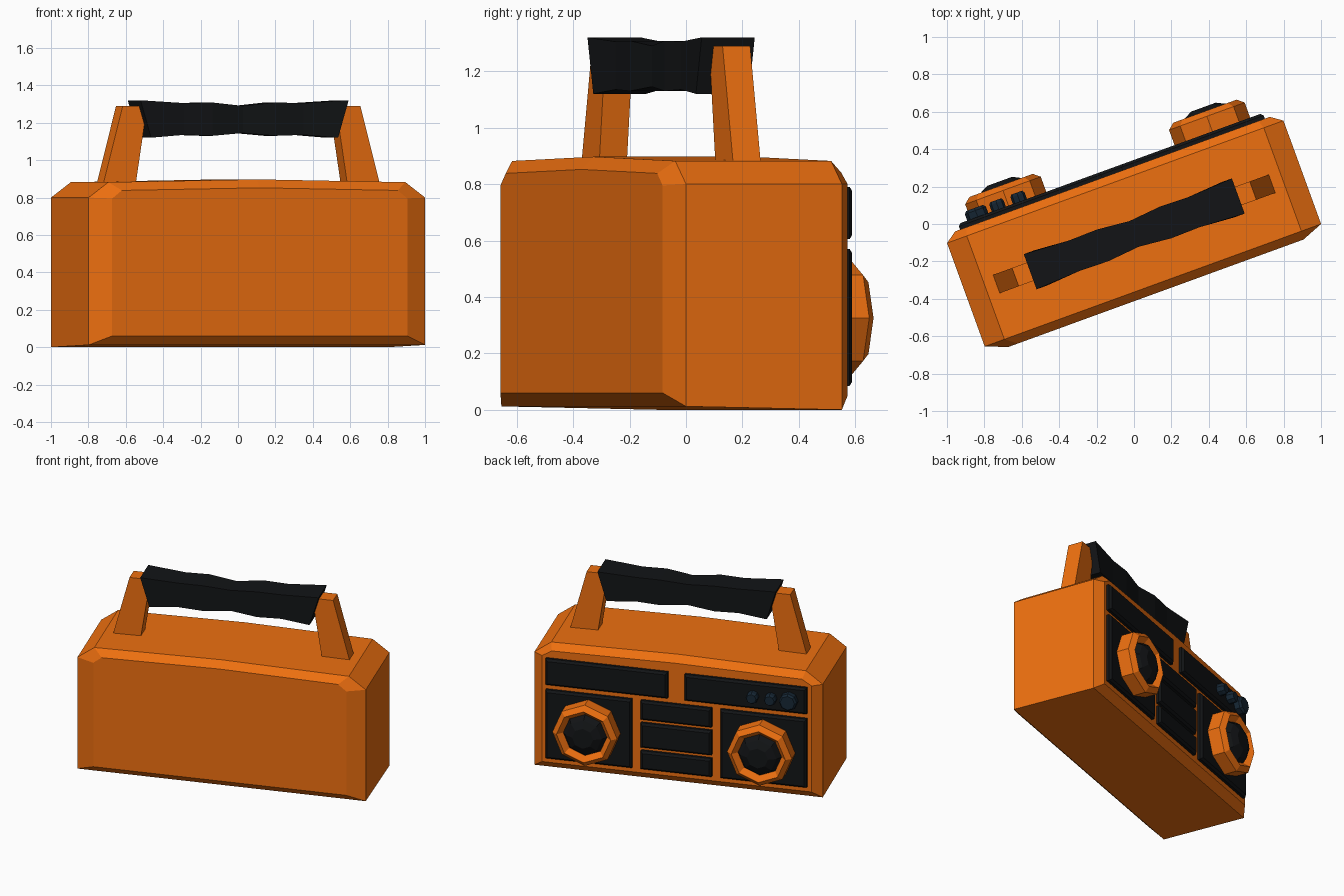
import bpy, bmesh
from math import sin, cos, pi, radians
from mathutils import Matrix

if "Cube" in bpy.data.objects:
    bpy.data.objects.remove(bpy.data.objects["Cube"])

# Local frame: x along the radio, +y towards the speakers; whole model turned 20 degrees
PLACE = Matrix.Rotation(radians(20), 4, 'Z') @ Matrix.Translation((-0.017, 0, 0))


def material(name, rgb):
    m = bpy.data.materials.new(name)
    m.diffuse_color = (*rgb, 1)
    m.use_nodes = True
    m.node_tree.nodes["Principled BSDF"].inputs["Base Color"].default_value = m.diffuse_color
    return m


ORANGE = material("orange_shell", (0.85, 0.16, 0.005))
BLACK = material("black_plastic", (0.006, 0.007, 0.008))
BLUE = material("dark_blue_knob", (0.008, 0.02, 0.035))


def loft(name, rings, mat, closed=False):
    """Skin a list of equal-length point rings; cap the ends unless closed."""
    bm = bmesh.new()
    vs = [[bm.verts.new(p) for p in r] for r in rings]
    n = len(vs[0])
    pairs = list(zip(vs, vs[1:])) + ([(vs[-1], vs[0])] if closed else [])
    for a, b in pairs:
        for i in range(n):
            j = (i + 1) % n
            bm.faces.new((a[i], a[j], b[j], b[i]))
    if not closed:
        bm.faces.new(vs[0])
        bm.faces.new(vs[-1])
    bmesh.ops.recalc_face_normals(bm, faces=bm.faces)
    bm.transform(PLACE)
    me = bpy.data.meshes.new(name)
    bm.to_mesh(me)
    bm.free()
    me.materials.append(mat)
    ob = bpy.data.objects.new(name, me)
    bpy.context.collection.objects.link(ob)
    return ob


def shell_ring(y, w, wt, z0, z1, z2, z3):
    """Body outline: straight sides, chamfered top corners, slightly crowned top."""
    return [(-w, y, z0), (w, y, z0), (w, y, z1), (wt, y, z2),
            (0, y, z3), (-wt, y, z2), (-w, y, z1)]


def circle(x, y, z, r, n=8):
    return [(x + r * cos(2 * pi * i / n), y, z + r * sin(2 * pi * i / n)) for i in range(n)]


def rect_y(x0, x1, z0, z1, y, inset=0):
    x0, x1, z0, z1 = x0 + inset, x1 - inset, z0 + inset, z1 - inset
    return [(x0, y, z0), (x1, y, z0), (x1, y, z1), (x0, y, z1)]


def panel(name, x0, x1, z0, z1):
    loft(name, [rect_y(x0, x1, z0, z1, 0.28),
                rect_y(x0, x1, z0, z1, 0.308),
                rect_y(x0, x1, z0, z1, 0.322, 0.014)], BLACK)


# Body shell with bevelled front and back
loft("body", [
    shell_ring(-0.388, 0.84, 0.785, 0.06, 0.795, 0.838, 0.852),
    shell_ring(-0.342, 0.957, 0.845, 0.012, 0.80, 0.882, 0.897),
    shell_ring(0.246, 0.957, 0.845, 0.0, 0.80, 0.882, 0.897),
    shell_ring(0.29, 0.895, 0.83, 0.05, 0.80, 0.84, 0.852)], ORANGE)

# Centre strips between the speakers
for i, (z0, z1) in enumerate([(0.085, 0.215), (0.238, 0.412), (0.435, 0.57)]):
    panel(f"centre_panel_{i + 1}", -0.235, 0.235, z0, z1)

for s, side in ((-1, "left"), (1, "right")):
    # Upper strip and speaker plate
    panel(f"upper_panel_{side}", *sorted((s * 0.057, s * 0.867)), 0.605, 0.79)
    panel(f"speaker_panel_{side}", *sorted((s * 0.293, s * 0.867)), 0.085, 0.57)

    # Octagonal speaker rim and dark domed cone
    cx, cz = s * 0.58, 0.325
    rim = [(0.215, 0.31), (0.215, 0.408), (0.18, 0.437), (0.145, 0.40), (0.145, 0.31)]
    loft(f"speaker_rim_{side}", [circle(cx, y, cz, r) for r, y in rim], ORANGE, True)
    cone = [(0.148, 0.31), (0.148, 0.395), (0.12, 0.435), (0.07, 0.46)]
    loft(f"speaker_cone_{side}", [circle(cx, y, cz, r) for r, y in cone], BLACK)

    # Handle post leaning inwards
    loft(f"handle_post_{side}", [
        [(s * a, -0.102, z), (s * b, -0.102, z), (s * b, 0.002, z), (s * a, 0.002, z)]
        for a, b, z in ((0.604, 0.79, 0.86), (0.537, 0.676, 1.29))], ORANGE)

# Waisted hand grip: x at top, x at bottom, half depth, bottom z, top z
half = [(0.592, 0.532, 0.10, 1.12, 1.32), (0.34, 0.34, 0.086, 1.135, 1.305),
        (0.18, 0.18, 0.09, 1.13, 1.308), (0, 0, 0.073, 1.145, 1.29)]
sections = [(-a, -b, h, z0, z1) for a, b, h, z0, z1 in half] + half[-2::-1]
loft("handle_grip", [[(b, -0.05 - h, z0), (b, -0.05 + h, z0),
                      (a, -0.05 + h, z1), (a, -0.05 - h, z1)]
                     for a, b, h, z0, z1 in sections], BLACK)

# Control knobs on the upper strip
for i, (x, r) in enumerate([(-0.515, 0.04), (-0.635, 0.04), (-0.755, 0.06)]):
    loft(f"knob_{i + 1}", [circle(x, 0.315, 0.698, r), circle(x, 0.358, 0.698, r),
                           circle(x, 0.372, 0.698, r * 0.8)], BLUE)
